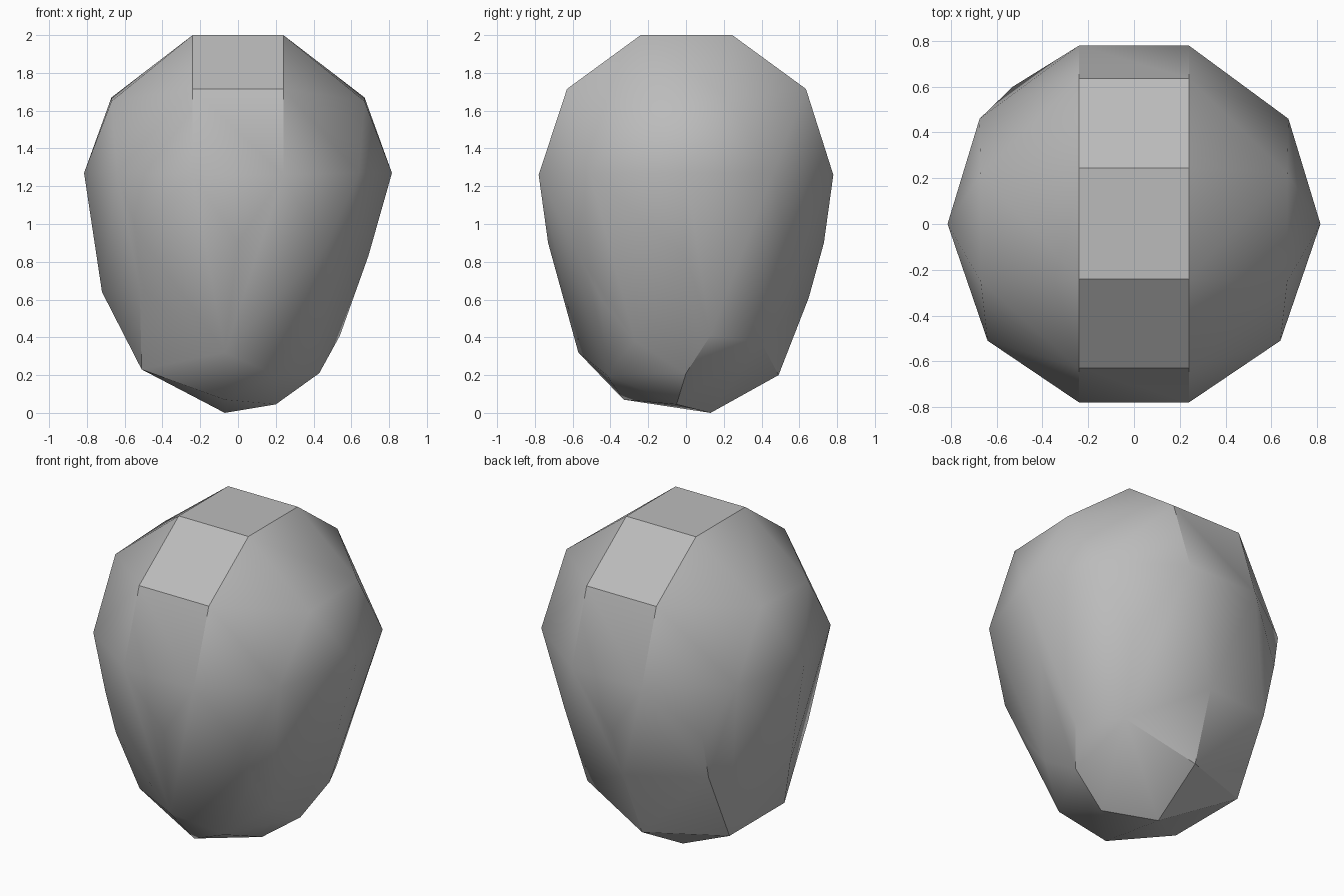
import bpy, bmesh

# Regular upper part: each point is repeated left and right
crown = [
    (0.24, -0.24, 2.0), (0.24, 0.245, 2.0),        # flat top
    (0.24, -0.63, 1.715), (0.24, 0.635, 1.715),    # upper slopes
    (0.24, -0.78, 1.26), (0.24, 0.78, 1.26),       # widest front and back
    (0.67, -0.25, 1.65), (0.67, 0.22, 1.67),       # shoulders
    (0.64, -0.51, 1.27), (0.675, 0.46, 1.27),      # widest corners
    (0.815, 0.0, 1.27),                            # widest sides
]

# Irregular, tapering lower part
base = [
    (0.0, -0.73, 0.90), (0.0, 0.73, 0.90),
    (0.46, -0.585, 0.87), (0.46, 0.54, 0.86), (0.69, 0.0, 0.83),
    (-0.53, -0.55, 0.95), (-0.53, 0.60, 0.97),
    (-0.52, -0.46, 0.66), (-0.52, 0.52, 0.68), (-0.72, 0.0, 0.64),
    (-0.02, 0.65, 0.61), (0.42, -0.45, 0.60), (0.42, 0.46, 0.58),
    (0.54, 0.13, 0.41), (0.43, -0.27, 0.38), (0.40, 0.40, 0.37),
    (-0.07, -0.57, 0.32), (0.20, -0.42, 0.20), (0.43, 0.0, 0.21),
    (-0.51, -0.24, 0.23), (-0.51, 0.30, 0.23), (-0.04, 0.49, 0.20),
    (-0.07, -0.33, 0.07), (0.20, -0.05, 0.045), (-0.07, 0.13, 0.0),
]

# Skin the points with a faceted hull
bm = bmesh.new()
for x, y, z in crown:
    for side in (-1, 1):
        bm.verts.new((side * x, y, z))
for p in base:
    bm.verts.new(p)
bmesh.ops.convex_hull(bm, input=bm.verts[:])
bmesh.ops.delete(bm, geom=[v for v in bm.verts if not v.link_faces], context='VERTS')
bmesh.ops.dissolve_limit(bm, angle_limit=0.03, verts=bm.verts[:], edges=bm.edges[:])
bmesh.ops.recalc_face_normals(bm, faces=bm.faces[:])

mesh = bpy.data.meshes.new("boulder")
bm.to_mesh(mesh)
bm.free()
boulder = bpy.data.objects.new("boulder", mesh)
bpy.context.collection.objects.link(boulder)

# Plain stone colour
stone = bpy.data.materials.new("stone_grey")
stone.diffuse_color = (0.5, 0.5, 0.5, 1)
mesh.materials.append(stone)

# Soft shading with sharp creases
bpy.context.view_layer.objects.active = boulder
boulder.select_set(True)
bpy.ops.object.shade_smooth_by_angle(angle=0.5236)
